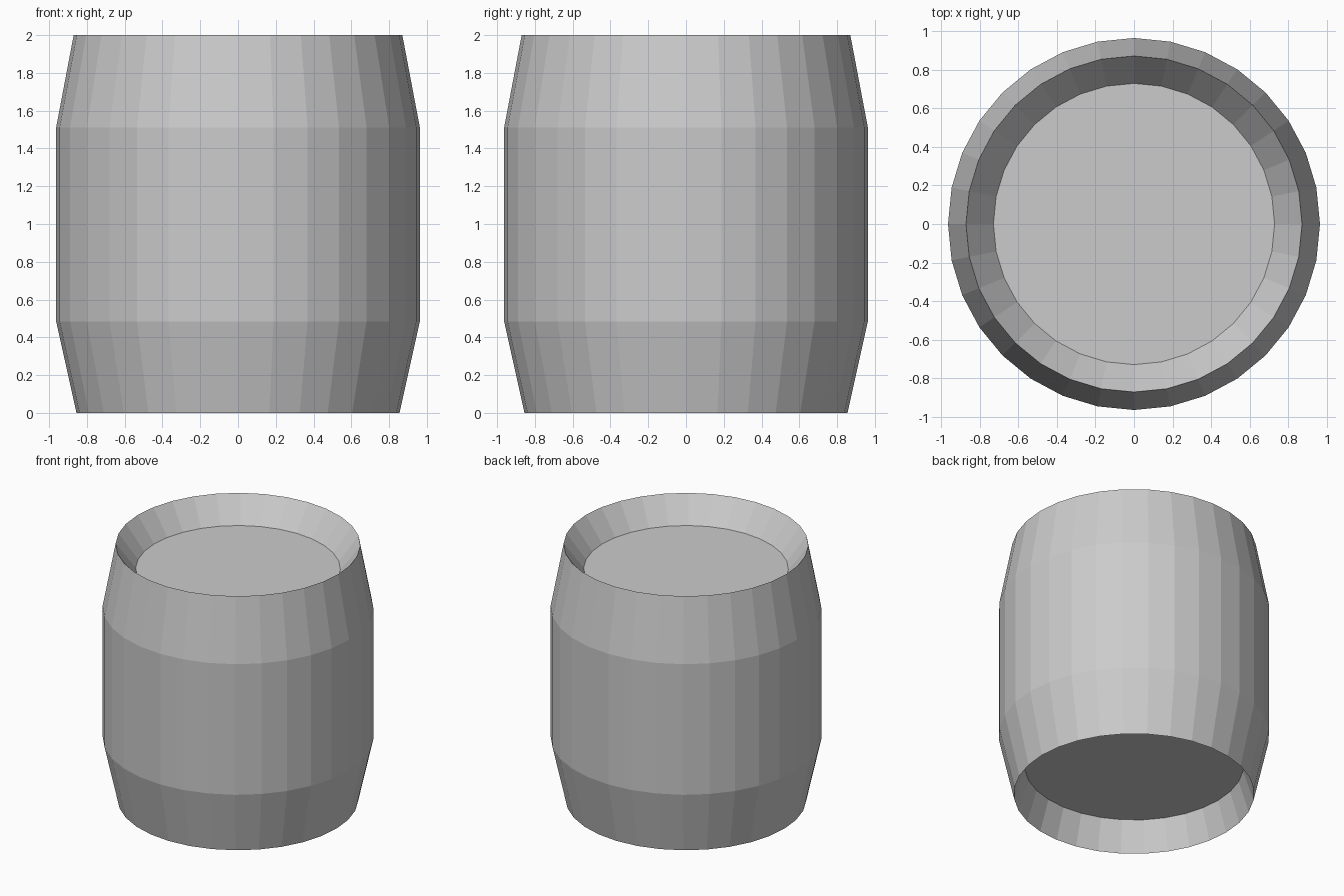
import bpy
import bmesh
from math import cos, sin, tau

if "Cube" in bpy.data.objects:
    bpy.data.objects.remove(bpy.data.objects["Cube"])

SIDES = 32


def lathe(name, profile):
    """Revolve (radius, height) points about z and cap both ends."""
    bm = bmesh.new()
    rings = [[bm.verts.new((r * cos(tau * i / SIDES), r * sin(tau * i / SIDES), z))
              for i in range(SIDES)] for r, z in profile]
    for low, high in zip(rings, rings[1:]):
        for i in range(SIDES):
            j = (i + 1) % SIDES
            bm.faces.new((low[i], low[j], high[j], high[i]))
    bm.faces.new(rings[0])
    bm.faces.new(rings[-1])
    bmesh.ops.recalc_face_normals(bm, faces=bm.faces)
    mesh = bpy.data.meshes.new(name)
    bm.to_mesh(mesh)
    bm.free()
    obj = bpy.data.objects.new(name, mesh)
    bpy.context.collection.objects.link(obj)
    return obj


# Barrel: recessed base, bulging wall, sharp rim, recessed lid
lathe("barrel", [
    (0.78, 0.235),
    (0.855, 0.0),
    (0.963, 0.485),
    (0.963, 1.51),
    (0.87, 2.0),
    (0.728, 1.81),
])
